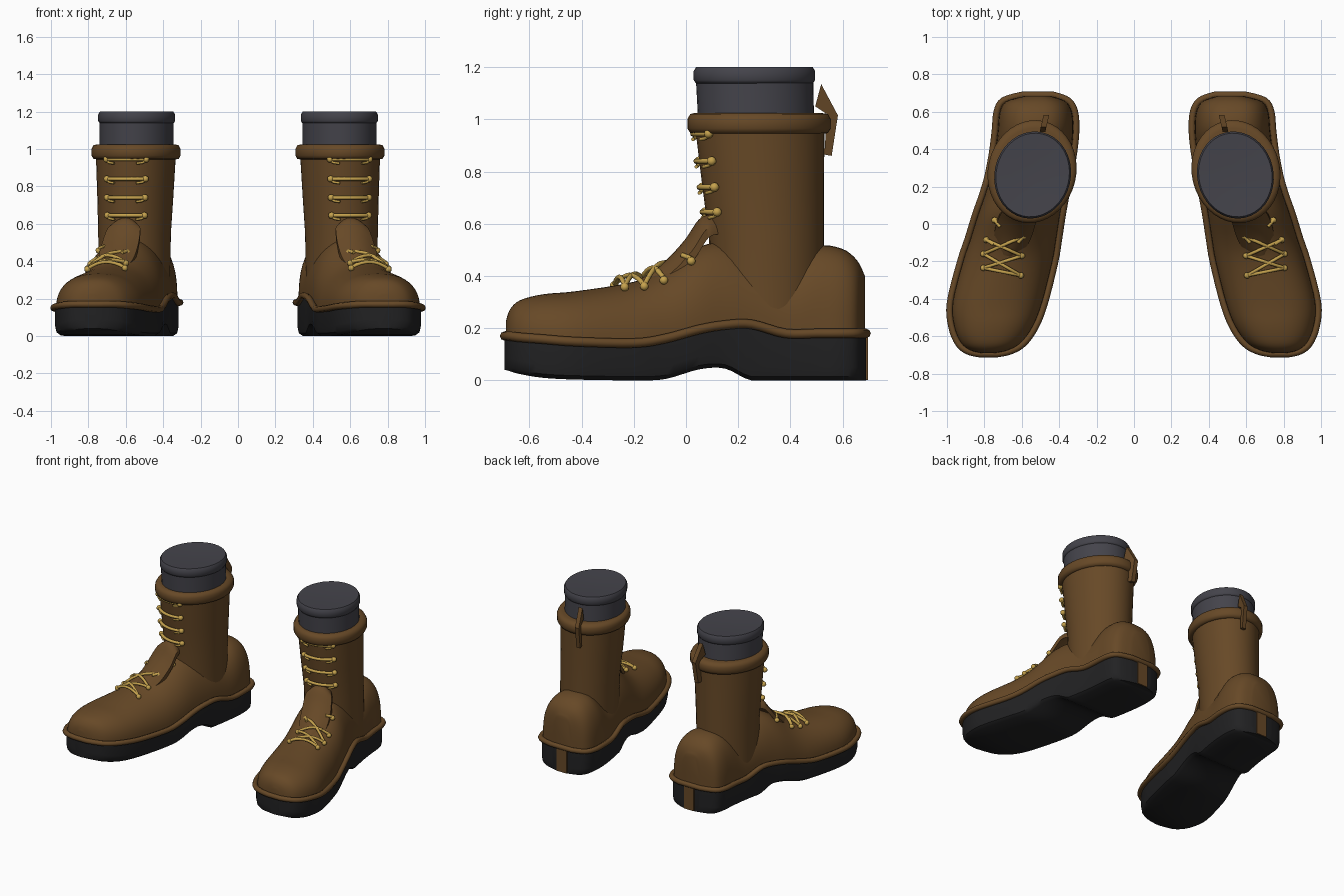
import bpy, bmesh, math
from mathutils import Vector

if "Cube" in bpy.data.objects:
    bpy.data.objects.remove(bpy.data.objects["Cube"])


def material(name, rgb):
    m = bpy.data.materials.new(name)
    m.diffuse_color = (*rgb, 1)
    m.use_nodes = True
    m.node_tree.nodes["Principled BSDF"].inputs["Base Color"].default_value = m.diffuse_color
    return m


LEATHER = material("brown leather", (0.135, 0.066, 0.02))
RUBBER = material("black rubber", (0.016, 0.016, 0.017))
WOOL = material("grey wool", (0.058, 0.057, 0.07))
CORD = material("golden cord", (0.56, 0.36, 0.075))


def finish(name, bm, mat, angle=40):
    """Turn a bmesh into a smooth object mirrored to the other foot."""
    bmesh.ops.recalc_face_normals(bm, faces=bm.faces)
    me = bpy.data.meshes.new(name)
    bm.to_mesh(me)
    bm.free()
    me.materials.append(mat)
    ob = bpy.data.objects.new(name, me)
    bpy.context.collection.objects.link(ob)
    bpy.ops.object.select_all(action='DESELECT')
    ob.select_set(True)
    bpy.context.view_layer.objects.active = ob
    bpy.ops.object.shade_smooth_by_angle(angle=math.radians(angle))
    mod = ob.modifiers.new("other foot", 'MIRROR')
    mod.use_mirror_merge = False
    return ob


def loft(bm, rings, caps=True, loop=False):
    """Bridge rings of points with quads."""
    vs = [[bm.verts.new(p) for p in r] for r in rings]
    n = len(rings[0])
    for i in range(len(vs) if loop else len(vs) - 1):
        a, b = vs[i], vs[(i + 1) % len(vs)]
        for j in range(n):
            k = (j + 1) % n
            bm.faces.new((a[j], a[k], b[k], b[j]))
    if caps and not loop:
        bm.faces.new(vs[0])
        bm.faces.new(vs[-1])


def tube(bm, pts, radius, sides=8, loop=False):
    pts = [Vector(p) for p in pts]
    n, rings = len(pts), []
    for i, p in enumerate(pts):
        a = pts[i - 1] if (i or loop) else p
        b = pts[(i + 1) % n] if (i < n - 1 or loop) else p
        t = (b - a).normalized()
        u = t.cross(Vector((0, 0, 1))).normalized()
        v = u.cross(t)
        angs = [math.tau * k / sides for k in range(sides)]
        rings.append([p + radius * (u * math.cos(q) + v * math.sin(q)) for q in angs])
    loft(bm, rings, loop=loop)


def spline(rows, steps):
    """Smooth interpolation through rows of numbers."""
    out = []
    for i in range(len(rows) - 1):
        p = [rows[max(i - 1, 0)], rows[i], rows[i + 1], rows[min(i + 2, len(rows) - 1)]]
        for s in range(steps):
            t = s / steps
            out.append([0.5 * (2 * b + (c - a) * t + (2 * a - 5 * b + 4 * c - d) * t * t
                               + (3 * b - a - 3 * c + d) * t ** 3)
                        for a, b, c, d in zip(*p)])
    return out + [list(rows[-1])]


# Foot stations from toe to heel: y, inner x, outer x, welt z, bottom z, top z, squareness
STATIONS = spline([
    (-.695, .74, .82, .17, .04, .225, 2.2), (-.68, .67, .88, .17, .037, .27, 2.2),
    (-.64, .60, .93, .165, .025, .307, 2.3), (-.55, .535, .967, .158, .01, .33, 2.3),
    (-.42, .485, .975, .148, .003, .342, 2.3), (-.20, .43, .92, .143, 0, .378, 2.1),
    (-.08, .41, .88, .16, .005, .43, 2.0), (.05, .39, .84, .195, .042, .51, 2.0),
    (.15, .372, .805, .212, .045, .53, 2.0), (.25, .353, .775, .215, 0, .50, 2.1),
    (.38, .33, .75, .18, 0, .46, 2.3), (.50, .318, .735, .18, 0, .515, 2.6),
    (.60, .325, .725, .18, 0, .505, 2.7), (.66, .36, .69, .18, 0, .46, 2.8),
    (.69, .44, .59, .18, 0, .40, 3.0)], 4)

# Leather foot
bm = bmesh.new()
rings = []
for y, l, r, base, bot, top, n in STATIONS:
    c, w = (l + r) / 2, (r - l) / 2 - .006
    ring = []
    for k in range(25):
        a = math.pi * k / 24
        co, si = math.cos(a), max(math.sin(a), 0)
        ring.append((c + math.copysign(w * abs(co) ** (2 / n), co), y * .993,
                     base + (top - base) * si ** (2 / n)))
    rings.append(ring)
loft(bm, rings)
finish("boot_foot", bm, LEATHER, 50)

# Rubber sole, slightly rounded under its edges
bm = bmesh.new()
rings = []
for y, l, r, base, bot, top, n in STATIONS:
    b = max(bot, 0)
    rings.append([(l, y, base), (l, y, b + .05), (l + .008, y, b + .015), (l + .03, y, b),
                  (r - .03, y, b), (r - .008, y, b + .015), (r, y, b + .05), (r, y, base)])
loft(bm, rings)
finish("sole", bm, RUBBER)

# Welt running round the foot
inner = [(s[1] - .008, s[0], s[3]) for s in STATIONS]
outer = [(s[2] + .008, s[0], s[3]) for s in reversed(STATIONS)]
bm = bmesh.new()
tube(bm, inner + outer, .018, 8, loop=True)
finish("welt", bm, LEATHER, 60)

# Strip on the back of the heel
bm = bmesh.new()
loft(bm, [[(x, y, z) for x, y in ((.47, .685), (.55, .685), (.55, .697), (.47, .697))]
          for z in (.002, .18)])
finish("heel_strip", bm, LEATHER)

# Leg direction: toes point outwards
TURN = math.radians(13)
FRONT = Vector((math.sin(TURN), -math.cos(TURN), 0))
SIDE = Vector((math.cos(TURN), math.sin(TURN), 0))


def oval(cx, cy, a, b, z, ang):
    return Vector((cx, cy, z)) + SIDE * (a * math.sin(ang)) + FRONT * (b * math.cos(ang))


def turned(name, mat, levels, sides=40, angle=40):
    """Stack of ovals given as z, centre x, centre y, side radius, front radius."""
    bm = bmesh.new()
    loft(bm, [[oval(cx, cy, a, b, z, math.tau * k / sides) for k in range(sides)]
              for z, cx, cy, a, b in levels])
    return finish(name, bm, mat, angle)


# Leg shaft, padded collar and sock
turned("boot_shaft", LEATHER, [(.25, .555, .315, .19, .215), (.55, .553, .308, .193, .222),
                               (.75, .549, .295, .202, .235), (.97, .546, .283, .212, .25)])
turned("collar", LEATHER, [(.945, .545, .28, .212, .25), (.947, .545, .28, .226, .265),
                           (.965, .545, .28, .236, .277), (1.0, .545, .28, .236, .277),
                           (1.02, .545, .28, .226, .266), (1.025, .545, .275, .205, .24)], angle=55)
turned("sock", WOOL, [(.96, .543, .27, .195, .223), (1.14, .542, .263, .197, .226)])
turned("sock_cuff", WOOL, [(1.138, .542, .262, .197, .226), (1.15, .542, .262, .204, .234),
                           (1.185, .542, .262, .204, .234), (1.20, .542, .262, .195, .225),
                           (1.196, .542, .262, .12, .14), (1.193, .542, .262, .04, .05)], angle=60)

# Pull tab: a bent strap seen from the side as a kite
bm = bmesh.new()
profile = [(.495, 1.05), (.518, 1.135), (.582, 1.015), (.558, .86), (.53, .865), (.54, 1.02)]
loft(bm, [[(x + (y - .52) * -.23, y, z) for y, z in profile] for x in (.468, .498)])
finish("pull_tab", bm, LEATHER, 30)

# Tongue: arched strip from the shaft front onto the instep
bm = bmesh.new()
rings = []
for x, y, z, w in spline([(.60, .10, .635, .07), (.61, .055, .62, .09), (.63, .0, .54, .10),
                          (.655, -.08, .455, .095), (.68, -.17, .39, .06)], 4):
    arch = [(t / 4, 1 - (t / 4) ** 2) for t in range(-4, 5)]
    upper = [Vector((x, y, z - .045 + .045 * h)) + SIDE * (w * u) for u, h in arch]
    lower = [p + Vector((0, .01, -.03)) for p in reversed(upper)]
    rings.append(upper + lower)
loft(bm, rings)
finish("tongue", bm, LEATHER)


def knot(bm, p, radius=.015):
    for v in bmesh.ops.create_icosphere(bm, subdivisions=2, radius=radius)['verts']:
        v.co += Vector(p)


def on_foot(x, y, lift=.022):
    """Point lying just above the foot leather."""
    i = max(k for k in range(len(STATIONS) - 1) if STATIONS[k][0] <= y)
    a, b = STATIONS[i], STATIONS[i + 1]
    t = (y - a[0]) / (b[0] - a[0])
    _, l, r, base, _, top, n = [p + (q - p) * t for p, q in zip(a, b)]
    u = min(abs(x - (l + r) / 2) / ((r - l) / 2), 1)
    return Vector((x, y, base + (top - base) * (1 - u ** n) ** (1 / n) + lift))


# Straight laces across the shaft
bm = bmesh.new()
for z in (.645, .74, .84, .945):
    t = (z - .55) / .42
    shape = (.553 - .007 * t, .308 - .025 * t, .206 + .018 * t, .236 + .026 * t)
    tube(bm, [oval(*shape, z, math.radians(d)) for d in range(-28, 29, 7)], .0105)
    for s in (-1, 1):
        knot(bm, oval(*shape, z, math.radians(29 * s)), .018)
        tube(bm, [oval(*shape, z - q, math.radians(d * s))
                  for d, q in ((32, .004), (24, .018), (16, .022))], .007)
finish("shaft_laces", bm, CORD, 60)

# Crossed laces over the instep
bm = bmesh.new()
left = [(.545, .035), (.59, -.065), (.60, -.17), (.605, -.275)]
right = [(.745, .02), (.79, -.085), (.805, -.16), (.805, -.235)]


def strand(a, b):
    pts = [on_foot(a[0] + (b[0] - a[0]) * k / 8, a[1] + (b[1] - a[1]) * k / 8,
                   .014 + .016 * math.sin(math.pi * k / 8)) for k in range(9)]
    tube(bm, pts, .0095)


for i in range(3):
    strand(left[i], right[i + 1]) if i else strand(left[1], right[1 + 1])
    strand(right[i], left[i + 1]) if i else None
strand(left[3], right[3])
for p in left + right:
    knot(bm, on_foot(*p, .012), .017)
# Short ends rising from the instep towards the shaft
for p, q in ((left[0], (.575, .0)), (right[0], (.715, -.015)), (left[1], (.62, -.10)),
             (right[1], (.75, -.11))):
    tube(bm, [on_foot(*p), on_foot(*q, .03)], .0095)
finish("instep_laces", bm, CORD, 60)
